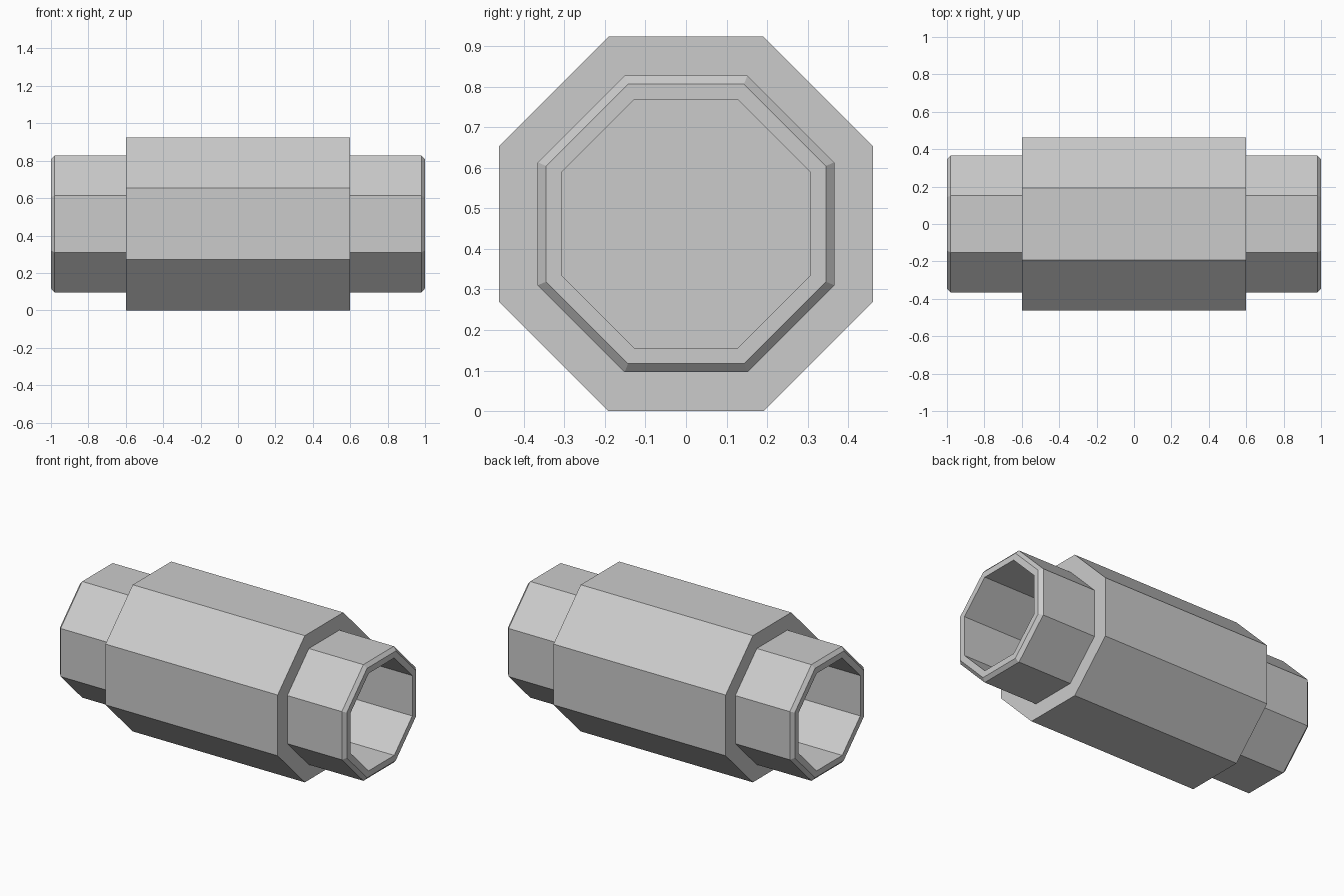
import bpy, bmesh
from math import cos, sin, pi

if "Cube" in bpy.data.objects:
    bpy.data.objects.remove(bpy.data.objects["Cube"])

SIDES = 8
APOTHEM = 0.462                       # half the height across flats
FLAT = 1 / cos(pi / SIDES)            # flat distance -> corner radius

# Half profile from bore floor out to the collar: (x, distance to flat)
half = [(0.5, 0.307), (1.0, 0.307), (1.0, 0.345), (0.98, 0.366),
        (0.6, 0.366), (0.6, APOTHEM)]
profile = half + [(-x, r) for x, r in reversed(half)]

bm = bmesh.new()


def ring(x, apothem):
    angles = [(i + 0.5) * 2 * pi / SIDES for i in range(SIDES)]
    r = apothem * FLAT
    return [bm.verts.new((x, r * cos(a), r * sin(a) + APOTHEM)) for a in angles]


# Octagonal pipe ends, collar and bores in one continuous skin
rings = [ring(x, r) for x, r in profile]
for a, b in zip(rings, rings[1:]):
    for i in range(SIDES):
        j = (i + 1) % SIDES
        bm.faces.new((a[i], a[j], b[j], b[i]))

# Closed floors inside both bores
bm.faces.new(rings[0])
bm.faces.new(rings[-1])
bmesh.ops.recalc_face_normals(bm, faces=bm.faces[:])

mesh = bpy.data.meshes.new("pipe_coupling")
bm.to_mesh(mesh)
bm.free()
bpy.context.collection.objects.link(bpy.data.objects.new("pipe_coupling", mesh))
